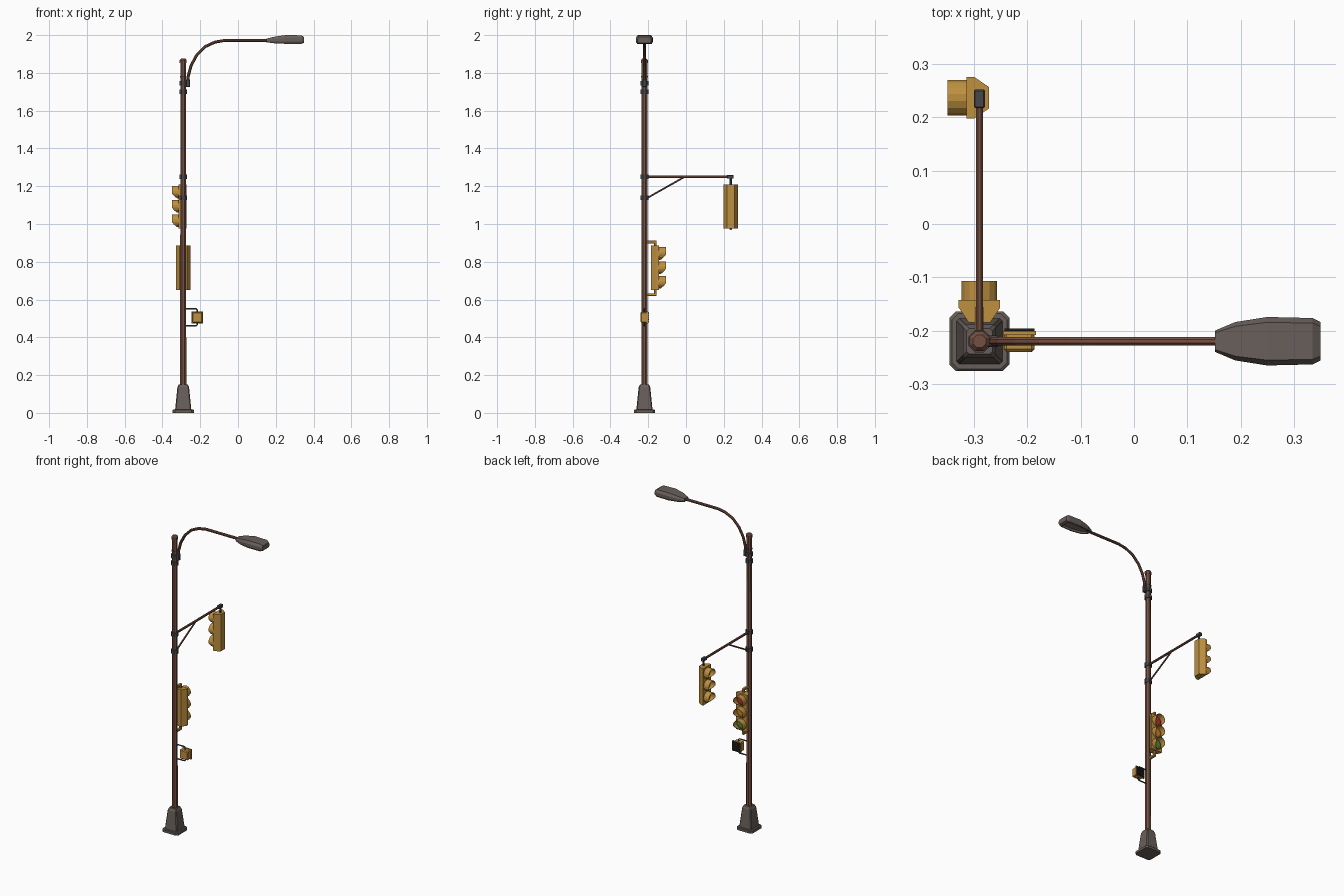
import bpy, bmesh, math
from mathutils import Vector, Matrix

if "Cube" in bpy.data.objects:
    bpy.data.objects.remove(bpy.data.objects["Cube"])

PX, PY = -0.29, -0.22          # pole axis


def mat(name, r, g, b):
    m = bpy.data.materials.new(name)
    lin = [((c / 255 + 0.055) / 1.055) ** 2.4 for c in (r, g, b)]
    m.diffuse_color = (*lin, 1)
    m.use_nodes = True
    m.node_tree.nodes["Principled BSDF"].inputs["Base Color"].default_value = m.diffuse_color
    return m


BROWN = mat("rusty_brown", 118, 80, 66)
GREY = mat("warm_grey", 104, 95, 90)
DARK = mat("dark_steel", 72, 70, 72)
YELLOW = mat("signal_yellow", 190, 144, 64)
BLACK = mat("black_panel", 36, 32, 32)
RED = mat("red_lens", 176, 52, 40)
AMBER = mat("amber_lens", 200, 130, 40)
GREEN = mat("green_lens", 88, 128, 60)
GLASS = mat("lamp_glass", 122, 112, 104)


def finish(name, bm, *mats, M=None):
    bmesh.ops.recalc_face_normals(bm, faces=bm.faces)
    if M:
        bm.transform(M)
    me = bpy.data.meshes.new(name)
    bm.to_mesh(me)
    bm.free()
    for m in mats:
        me.materials.append(m)
    ob = bpy.data.objects.new(name, me)
    bpy.context.collection.objects.link(ob)
    return ob


def loft_bm(rings, closed=False):
    """Skin equal-length rings; cap the ends, or join last to first."""
    bm = bmesh.new()
    vs = [[bm.verts.new(p) for p in r] for r in rings]
    n = len(vs[0])
    for a, b in zip(vs, vs[1:] + vs[:1] if closed else vs[1:]):
        for i in range(n):
            bm.faces.new((a[i], a[(i + 1) % n], b[(i + 1) % n], b[i]))
    if not closed:
        bm.faces.new(vs[0])
        bm.faces.new(vs[-1])
    return bm


def loft(name, rings, m, M=None, closed=False):
    return finish(name, loft_bm(rings, closed), m, M=M)


def tube(name, pts, r, m, n=8):
    """Round bar along a planar path."""
    pts = [Vector(p) for p in pts]
    d0 = (pts[-1] - pts[0]).normalized()
    side = Vector((0, 0, 1)).cross(d0)
    if side.length < 0.01:
        side = Vector((1, 0, 0))
    side.normalize()
    rings = []
    for i, p in enumerate(pts):
        a, b = pts[max(i - 1, 0)], pts[min(i + 1, len(pts) - 1)]
        up = (b - a).normalized().cross(side).normalized()
        rings.append([p + r * (math.cos(t) * side + math.sin(t) * up)
                      for t in [2 * math.pi * (k + 0.5) / n for k in range(n)]])
    return loft(name, rings, m)


def turned(name, profile, m, x=PX, y=PY, n=8):
    """Vertical prism or cone from (radius, z) pairs."""
    return loft(name, [[(x + r * math.cos(t), y + r * math.sin(t), z)
                        for t in [2 * math.pi * (k + 0.5) / n for k in range(n)]]
                       for r, z in profile], m)


def box(name, x0, x1, y0, y1, z0, z1, m, bevel=0, M=None):
    bm = bmesh.new()
    bmesh.ops.create_cube(bm, size=1)
    for v in bm.verts:
        v.co = ((x0 + x1) / 2 + v.co.x * (x1 - x0), (y0 + y1) / 2 + v.co.y * (y1 - y0),
                (z0 + z1) / 2 + v.co.z * (z1 - z0))
    if bevel:
        bmesh.ops.bevel(bm, geom=bm.edges[:], offset=bevel, segments=1, affect='EDGES')
    return finish(name, bm, m, M=M)


def chamfer_square(h, c, z):
    q = [(h, h - c), (h - c, h), (c - h, h), (-h, h - c),
         (-h, c - h), (c - h, -h), (h - c, -h), (h, c - h)]
    return [(PX + x, PY + y, z) for x, y in q]


# base and pole
loft("base_plate", [chamfer_square(h, 0.012, z) for h, z in
                    [(0.056, 0), (0.056, 0.014), (0.052, 0.018)]], GREY)
loft("base_pedestal", [chamfer_square(h, 0.005, z) for h, z in
                       [(0.043, 0.016), (0.041, 0.035), (0.031, 0.135), (0.024, 0.15)]], GREY)
turned("pole", [(0.0175, 0.14), (0.0165, 1.86)], BROWN)
turned("pole_cap", [(0.020, 1.852), (0.020, 1.867), (0.013, 1.875)], BROWN)

# clamps around the pole
for z in (1.70, 1.745, 1.25, 1.14):
    turned("pole_clamp", [(0.0225, z - 0.012), (0.0225, z + 0.012)], DARK)
turned("pole_band", [(0.0195, 1.775), (0.0195, 1.783)], DARK)

# street lamp arm
box("lamp_arm_socket", -0.276, -0.254, PY - 0.011, PY + 0.011, 1.725, 1.766, DARK, 0.003)
tube("lamp_arm", [(x, PY, z) for x, z in
                  [(-0.266, 1.735), (-0.263, 1.785), (-0.248, 1.84), (-0.218, 1.895),
                   (-0.174, 1.939), (-0.122, 1.963), (-0.07, 1.972), (0.175, 1.972)]],
     0.0085, BROWN)

# street lamp head with recessed glass underneath
rings = []
for x, hw, b, t in [(0.152, 0.020, 1.962, 1.982), (0.19, 0.036, 1.957, 1.991),
                    (0.25, 0.0455, 1.954, 2.0), (0.335, 0.0435, 1.954, 1.999),
                    (0.35, 0.036, 1.959, 1.99)]:
    h = t - b
    half = [(0.85, 0), (1, 0.25), (1, 0.65), (0.78, 1)]
    rings.append([(x, PY + hw * k, b + h * f) for k, f in half] +
                 [(x, PY - hw * k, b + h * f) for k, f in reversed(half)])
bm = loft_bm(rings)
bmesh.ops.recalc_face_normals(bm, faces=bm.faces)
under = [f for f in bm.faces if f.normal.z < -0.97]
bmesh.ops.inset_region(bm, faces=under, thickness=0.007)
bmesh.ops.inset_region(bm, faces=under, thickness=0.002, depth=-0.012)
for f in under:
    f.material_index = 1
finish("lamp_head", bm, GREY, GLASS)

# signal arm with brace
tube("signal_arm", [(PX, PY, 1.25), (PX, 0.25, 1.25)], 0.0075, BROWN)
tube("signal_arm_brace", [(PX, PY + 0.015, 1.138), (PX, -0.012, 1.247)], 0.005, BROWN)
box("arm_end_clamp", PX - 0.010, PX + 0.010, 0.218, 0.252, 1.24, 1.26, DARK, 0.002)
turned("signal_hanger", [(0.006, 1.205), (0.006, 1.245)], DARK, PX, 0.237)


def visor(name, z, M):
    """Hood around a lens, cut away at the bottom."""
    rings = []
    for k in range(16):
        t = 2 * math.pi * (k + 0.5) / 16
        c, s = math.cos(t), math.sin(t)
        end = 0.048 if s > -0.3 else 0.048 - 0.040 * (-s - 0.3)
        rings.append([(r * c, y, z + r * s) for r, y in
                      [(0.034, 0.010), (0.034, end), (0.0315, end), (0.0315, 0.010)]])
    loft(name, rings, YELLOW, M, closed=True)


def signal(prefix, M):
    """Three-lens head facing local +y, centred on z = 0."""
    plan = [(-0.039, 0.012), (0.039, 0.012), (0.039, -0.002),
            (0.020, -0.030), (-0.020, -0.030), (-0.039, -0.002)]
    loft(prefix + "_housing", [[(x, y, z) for x, y in plan] for z in (-0.117, 0.117)], YELLOW, M)
    for z, m, c in ((0.076, RED, "red"), (0, AMBER, "amber"), (-0.076, GREEN, "green")):
        visor(f"{prefix}_{c}_visor", z, M)
        loft(f"{prefix}_{c}_lens",
             [[(r * math.cos(k * math.pi / 8), y, z + r * math.sin(k * math.pi / 8))
               for k in range(16)] for r, y in [(0.031, 0.011), (0.031, 0.014), (0.018, 0.019)]],
             m, M)


signal("pole_signal", Matrix.Translation((PX, -0.155, 0.768)))
signal("hanging_signal", Matrix.Translation((-0.302, 0.237, 1.093)) @ Matrix.Rotation(math.pi / 2, 4, 'Z'))
turned("hanging_signal_finial", [(0.005, 0.968), (0.008, 0.978)], YELLOW, PX, 0.237)

# brackets holding the pole signal
for z, s in ((0.905, -1), (0.626, 1)):
    box("signal_bracket", PX - 0.008, PX + 0.008, PY + 0.01, -0.155, z - 0.007, z + 0.007, YELLOW, 0.002)
    turned("signal_bracket_post", [(0.008, z), (0.008, z + s * 0.03)], YELLOW, PX, -0.163)

# pedestrian signal with dark face and pipe brackets
box("walk_signal_box", -0.244, -0.187, -0.240, -0.203, 0.477, 0.535, YELLOW, 0.005)
box("walk_signal_rim", -0.246, -0.184, -0.208, -0.201, 0.474, 0.538, YELLOW)
box("walk_signal_face", -0.243, -0.187, -0.203, -0.199, 0.477, 0.535, BLACK)
for k in range(5):
    z = 0.483 + k * 0.0115
    box("walk_signal_louver", -0.243, -0.187, -0.2, -0.196, z - 0.0015, z + 0.0015, BLACK)
for z, s in ((0.551, -1), (0.461, 1)):
    tube("walk_signal_pipe", [(PX, PY, z), (-0.222, PY, z), (-0.2155, PY, z + s * 0.006),
                              (-0.2155, PY, z + s * 0.02)], 0.004, DARK)
